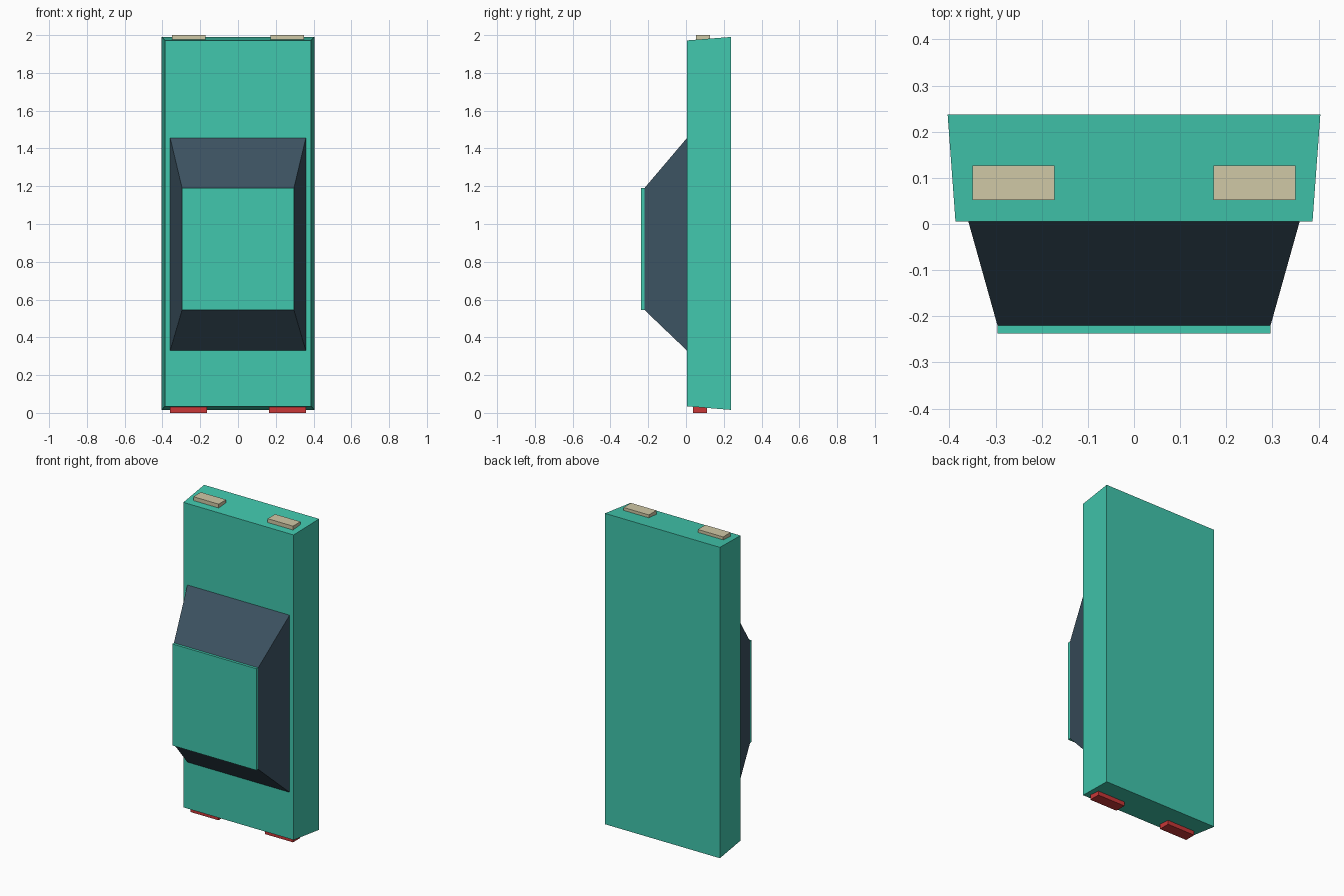
import bpy

cube = bpy.data.objects.get("Cube")
if cube:
    bpy.data.objects.remove(cube, do_unlink=True)


def material(name, rgb):
    mat = bpy.data.materials.new(name)
    mat.use_nodes = True
    color = (*rgb, 1.0)
    mat.diffuse_color = color
    node = next(n for n in mat.node_tree.nodes if n.type == 'BSDF_PRINCIPLED')
    node.inputs["Base Color"].default_value = color
    return mat


teal = material("teal_paint", (0.053, 0.57, 0.42))
glass = material("dark_glass", (0.045, 0.085, 0.12))
cream = material("cream_lamp", (0.63, 0.58, 0.38))
red = material("red_lamp", (0.58, 0.038, 0.038))


def frustum(name, mat, front, back):
    """Solid between two rectangles, each (y, x_min, x_max, z_min, z_max)."""
    verts = []
    for y, x0, x1, z0, z1 in (front, back):
        verts += [(x0, y, z0), (x1, y, z0), (x1, y, z1), (x0, y, z1)]
    faces = [(0, 1, 2, 3), (7, 6, 5, 4)]
    for i in range(4):
        j = (i + 1) % 4
        faces.append((j, i, i + 4, j + 4))
    mesh = bpy.data.meshes.new(name)
    mesh.from_pydata(verts, [], faces)
    mesh.materials.append(mat)
    obj = bpy.data.objects.new(name, mesh)
    bpy.context.collection.objects.link(obj)
    return obj


def box(name, mat, x, y, z):
    return frustum(name, mat, (y[0], *x, *z), (y[1], *x, *z))


# Lower body, flaring slightly toward the back
frustum("body", teal, (0.005, -0.387, 0.387, 0.035, 1.972),
        (0.237, -0.404, 0.404, 0.016, 1.99))

# Sloped window cabin and its roof panel
frustum("cabin", glass, (-0.22, -0.296, 0.296, 0.545, 1.19),
        (0.005, -0.359, 0.359, 0.33, 1.455))
box("roof", teal, (-0.296, 0.296), (-0.237, -0.22), (0.545, 1.19))

# Lamps in mirrored pairs on the two ends
for side, label in ((1, "left"), (-1, "right")):
    head_x = sorted((side * 0.172, side * 0.35))
    tail_x = sorted((side * 0.164, side * 0.36))
    box(label + "_headlight", cream, head_x, (0.052, 0.127), (1.96, 2.0))
    box(label + "_taillight", red, tail_x, (0.038, 0.11), (0.0, 0.04))
